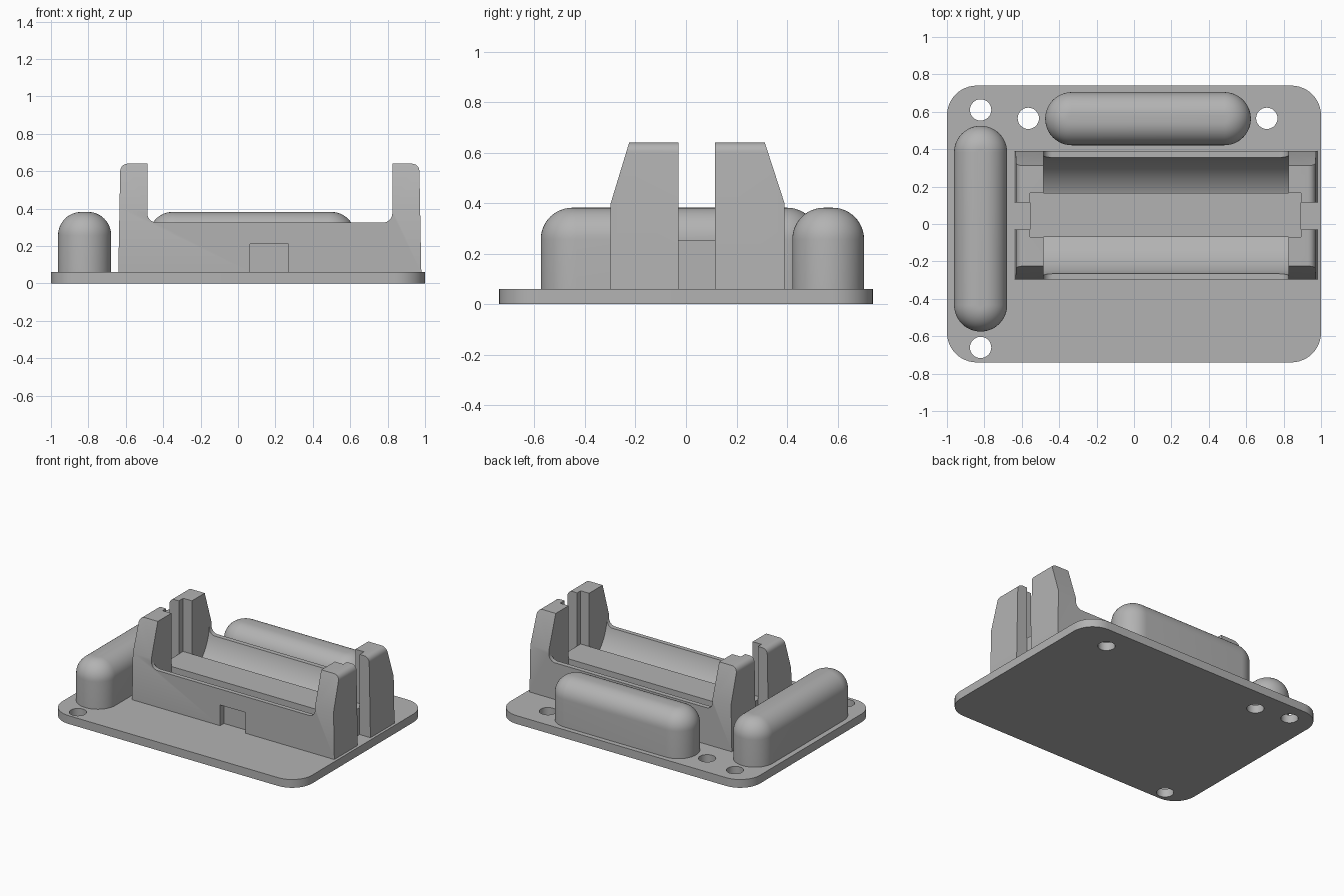
import bpy, bmesh
from math import sin, cos, pi, radians
from mathutils import Matrix

cube = bpy.data.objects.get("Cube")
if cube:
    bpy.data.objects.remove(cube)

grey = bpy.data.materials.new("plain_grey")
grey.use_nodes = True
colour = (0.45, 0.45, 0.45, 1)
grey.diffuse_color = colour
grey.node_tree.nodes["Principled BSDF"].inputs["Base Color"].default_value = colour


def finish(name, bm):
    bmesh.ops.recalc_face_normals(bm, faces=bm.faces)
    mesh = bpy.data.meshes.new(name)
    bm.to_mesh(mesh)
    bm.free()
    ob = bpy.data.objects.new(name, mesh)
    ob.data.materials.append(grey)
    bpy.context.collection.objects.link(ob)
    return ob


def arc(cx, cy, r, start, end, n=10):
    angles = [radians(start + (end - start) * i / n) for i in range(n + 1)]
    return [(cx + r * cos(a), cy + r * sin(a)) for a in angles]


def rounded_loft(name, cx, cy, hx, hy, r, levels):
    """Stack rounded rectangles; each level is (inset, height)."""
    bm = bmesh.new()
    rings = []
    for inset, z in levels:
        pts = []
        for k, (sx, sy) in enumerate([(1, 1), (-1, 1), (-1, -1), (1, -1)]):
            pts += arc(cx + sx * (hx - r), cy + sy * (hy - r), r - inset,
                       90 * k, 90 * k + 90, 12)
        rings.append([bm.verts.new((x, y, z)) for x, y in pts])
    for a, b in zip(rings, rings[1:]):
        for i in range(len(a)):
            j = (i + 1) % len(a)
            bm.faces.new((a[i], a[j], b[j], b[i]))
    bm.faces.new(rings[0])
    bm.faces.new(rings[-1])
    bmesh.ops.remove_doubles(bm, verts=bm.verts, dist=1e-5)
    return finish(name, bm)


def prism(name, pts, axis, lo, hi):
    """Extrude a profile (horizontal, z) along x or y."""
    bm = bmesh.new()
    place = (lambda p, t: (t, p[0], p[1])) if axis == "x" else (lambda p, t: (p[0], t, p[1]))
    a, b = ([bm.verts.new(place(p, t)) for p in pts] for t in (lo, hi))
    bm.faces.new(a)
    bm.faces.new(b)
    for i in range(len(a)):
        j = (i + 1) % len(a)
        bm.faces.new((a[i], a[j], b[j], b[i]))
    return finish(name, bm)


def box(name, x0, x1, y0, y1, z0, z1):
    return prism(name, [(x0, z0), (x1, z0), (x1, z1), (x0, z1)], "y", y0, y1)


def boolean(ob, tool, operation="DIFFERENCE"):
    mod = ob.modifiers.new("cut", "BOOLEAN")
    mod.object, mod.operation, mod.solver = tool, operation, "EXACT"
    bpy.context.view_layer.objects.active = ob
    bpy.ops.object.modifier_apply(modifier=mod.name)
    bpy.data.objects.remove(tool)


def smooth(ob):
    bpy.ops.object.select_all(action="DESELECT")
    ob.select_set(True)
    bpy.context.view_layer.objects.active = ob
    bpy.ops.object.shade_smooth_by_angle(angle=radians(25))


# Base plate with screw holes
BASE = 0.06
plate = rounded_loft("base_plate", 0, 0, 1, 0.74, 0.16, [(0, 0), (0, BASE)])
for x, y in [(-0.82, 0.61), (-0.565, 0.565), (0.71, 0.565), (-0.82, -0.66)]:
    bm = bmesh.new()
    bmesh.ops.create_cone(bm, cap_ends=True, segments=32, radius1=0.057, radius2=0.057,
                          depth=0.4, matrix=Matrix.Translation((x, y, 0)))
    boolean(plate, finish("hole_cutter", bm))
smooth(plate)

# Two domed pods
R, TOP, FILLET = 0.142, 0.382, 0.125
dome = [(0, BASE)] + [(FILLET * (1 - cos(a)), TOP - FILLET + FILLET * sin(a))
                      for a in (pi / 2 * i / 12 for i in range(13))]
smooth(rounded_loft("side_pod", -0.82, -0.025, R, 0.55, R, dome))
smooth(rounded_loft("back_pod", 0.075, 0.563, 0.55, R, R, dome))

# Holder: U-shaped side outline trimmed by the tapered end outline
RIM, POST, IN0, IN1 = 0.325, 0.64, -0.485, 0.825
outline = [(-0.64, BASE), (0.98, BASE)]
outline += arc(0.93, POST - 0.04, 0.04, 0, 90, 6) + [(IN1, POST)]
outline += arc(IN1 - 0.05, RIM + 0.05, 0.05, 0, -90, 8)
outline += arc(IN0 + 0.05, RIM + 0.05, 0.05, -90, -180, 8)
outline += [(IN0, POST)] + arc(-0.59, POST - 0.04, 0.04, 90, 180, 6)
holder = prism("cell_holder", outline, "y", -0.5, 0.5)
taper = [(-0.298, 0), (0.39, 0), (0.39, 0.4), (0.312, 0.7 - 0.06),
         (0.312, 0.7), (-0.225, 0.7), (-0.225, 0.64), (-0.298, 0.4)]
boolean(holder, prism("taper", taper, "x", -1, 1.2), "INTERSECT")

# Round cradle and front recess
MID = 0.045
boolean(holder, prism("cradle", arc(MID, 0.4, 0.32, 0, 357, 79), "x", IN0, IN1))
boolean(holder, box("recess", 0.065, 0.27, -0.4, -0.255, 0, 0.21))

# Stepped contact slots in both end posts
for inner, step, outer in [(IN0, -0.555, -0.8), (IN1, 0.893, 1.1)]:
    boolean(holder, box("slot", *sorted((step - 0.02 * (outer > 0) + 0.02 * (outer < 0), outer)),
                        -0.03, 0.115, 0, 0.9))
    reach = inner + (0.02 if outer < 0 else -0.02)
    boolean(holder, box("pocket", *sorted((reach, step)), -0.07, 0.165, 0.1, 0.9))
smooth(holder)

# Raised strip along the cradle floor, running into the slots
box("floor_strip", -0.555, 0.893, -0.07, 0.165, BASE, 0.255)
